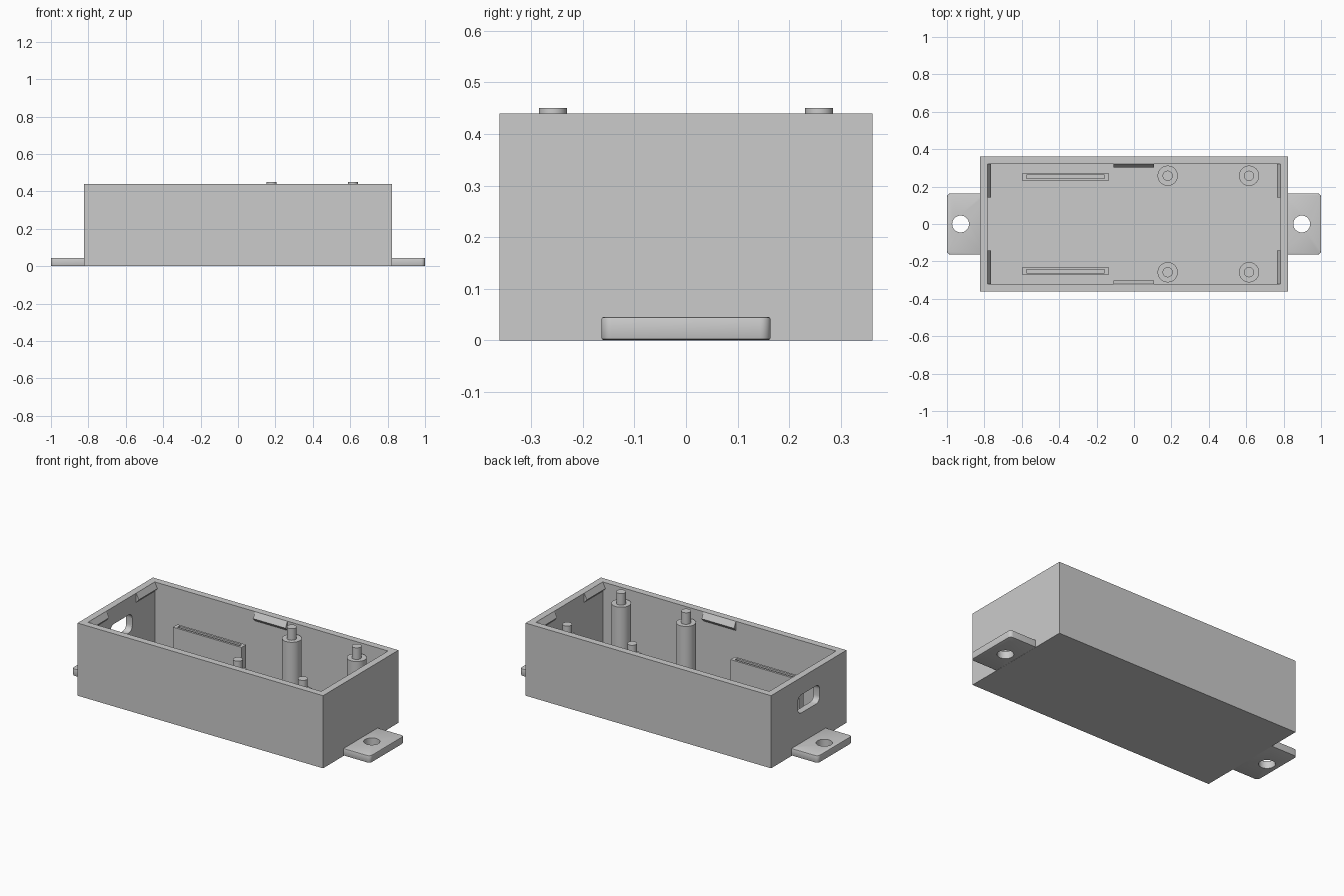
import bpy
import bmesh
from math import radians
from mathutils import Matrix, Vector

cube = bpy.data.objects.get("Cube")
if cube:
    bpy.data.objects.remove(cube, do_unlink=True)

GREY = (0.6, 0.6, 0.6, 1.0)
grey = bpy.data.materials.new("light grey plastic")
grey.use_nodes = True
grey.diffuse_color = GREY
grey.node_tree.nodes["Principled BSDF"].inputs["Base Color"].default_value = GREY

HX, HY, TOP = 0.823, 0.361, 0.44   # outer half length, half width, height
WALL, FLOOR = 0.041, 0.04
IX, IY = HX - WALL, HY - WALL      # inner half sizes


def finish(name, bm):
    bmesh.ops.recalc_face_normals(bm, faces=bm.faces)
    mesh = bpy.data.meshes.new(name)
    bm.to_mesh(mesh)
    bm.free()
    mesh.materials.append(grey)
    ob = bpy.data.objects.new(name, mesh)
    bpy.context.collection.objects.link(ob)
    return ob


def box(name, lo, hi, axis=None, radius=0.0, edge=0.0):
    """Box between two corners; edges along axis may be rounded, then all softened."""
    lo, hi = Vector(lo), Vector(hi)
    size, centre = hi - lo, (lo + hi) / 2
    bm = bmesh.new()
    bmesh.ops.create_cube(bm, size=1)
    for v in bm.verts:
        v.co = centre + v.co * size
    if radius:
        along = [e for e in bm.edges
                 if abs((e.verts[0].co - e.verts[1].co).normalized()[axis]) > 0.9]
        bmesh.ops.bevel(bm, geom=along, offset=radius, segments=6,
                        profile=0.5, affect='EDGES')
    if edge:
        bm.normal_update()
        rim = [e for e in bm.edges if e.calc_face_angle(0) > radians(60)]
        bmesh.ops.bevel(bm, geom=rim, offset=edge, segments=2,
                        profile=0.5, affect='EDGES')
    return finish(name, bm)


def cylinder(name, x, y, z0, z1, r):
    bm = bmesh.new()
    bmesh.ops.create_cone(bm, cap_ends=True, segments=40, radius1=r, radius2=r,
                          depth=z1 - z0,
                          matrix=Matrix.Translation((x, y, (z0 + z1) / 2)))
    return finish(name, bm)


def cut(ob, cutter):
    mod = ob.modifiers.new("cut", 'BOOLEAN')
    mod.operation, mod.solver, mod.object = 'DIFFERENCE', 'EXACT', cutter
    bpy.context.view_layer.objects.active = ob
    bpy.ops.object.modifier_apply(modifier=mod.name)
    bpy.data.objects.remove(cutter, do_unlink=True)


def smooth(ob):
    bpy.ops.object.select_all(action='DESELECT')
    ob.select_set(True)
    bpy.context.view_layer.objects.active = ob
    bpy.ops.object.shade_smooth_by_angle(angle=radians(30))


def clip(name, wall, inward, start, end):
    """Snap wedge on a wall; start and end are measured along the wall."""
    along = Vector((abs(inward.y), abs(inward.x), 0))
    top = TOP - 0.001
    profile = [(-0.002, top), (0, top), (0.018, top - 0.035),
               (0, top - 0.055), (-0.002, top - 0.055)]
    bm = bmesh.new()
    rings = [[bm.verts.new(wall + along * t + inward * d + Vector((0, 0, z)))
              for d, z in profile] for t in (start, end)]
    for ring in rings:
        bm.faces.new(ring)
    n = len(profile)
    for i in range(n):
        j = (i + 1) % n
        bm.faces.new((rings[0][i], rings[0][j], rings[1][j], rings[1][i]))
    return finish(name, bm)


# Open case with a rounded port opening in the -x end
case = box("case_shell", (-HX, -HY, 0), (HX, HY, TOP))
cut(case, box("cavity", (-IX, -IY, FLOOR), (IX, IY, TOP + 0.1)))
cut(case, box("port", (-HX - 0.1, -0.105, 0.225), (-IX + 0.1, 0.105, 0.335),
              axis=0, radius=0.035))
smooth(case)

# Mounting tabs with screw holes, their inner ends buried in the case
ROOT = HX - 0.035
for name, x0, x1, hole in (("right_mount_tab", -1, -ROOT, -0.927),
                           ("left_mount_tab", ROOT, 1, 0.897)):
    tab = box(name, (x0, -0.164, 0.001), (x1, 0.164, 0.045),
              axis=2, radius=0.02, edge=0.004)
    cut(tab, cylinder("screw_hole", hole, 0, -0.1, 0.1, 0.045))
    smooth(tab)

for side, s in (("front", -1), ("back", 1)):
    # Standoff posts with locating pins
    for i, x in enumerate((0.18, 0.615)):
        smooth(cylinder(f"{side}_post_{i + 1}", x, s * 0.258, FLOOR - 0.01, 0.38, 0.054))
        smooth(cylinder(f"{side}_pin_{i + 1}", x, s * 0.258, 0.37, 0.45, 0.027))

    # Slotted board holders
    y = s * 0.252
    holder = box(f"{side}_board_holder", (-0.597, y - 0.022, FLOOR - 0.01),
                 (-0.137, y + 0.022, 0.25))
    cut(holder, box("slot", (-0.576, y - 0.009, 0.19), (-0.158, y + 0.009, 0.3)))

    # Lid clips: one in the middle of each long wall, two on each end
    clip(f"{side}_lid_clip", Vector((0, s * IY, 0)), Vector((0, -s, 0)), -0.11, 0.107)
    for end, e in (("left", 1), ("right", -1)):
        a, b = sorted((s * 0.142, s * (IY + 0.002)))
        clip(f"{side}_{end}_end_clip", Vector((e * IX, 0, 0)), Vector((-e, 0, 0)), a, b)
